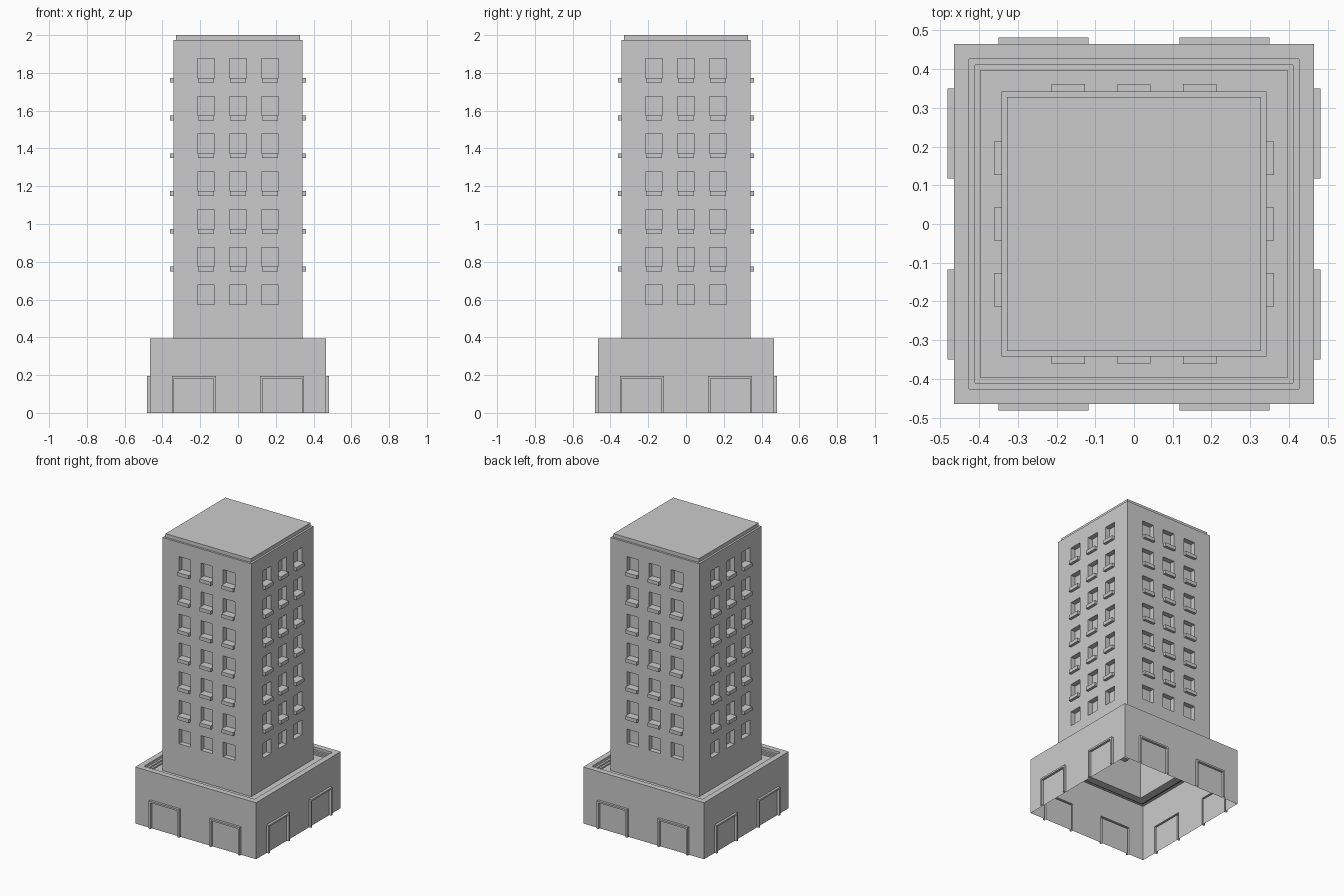
import bpy, bmesh
from math import pi
from mathutils import Matrix

if "Cube" in bpy.data.objects:
    bpy.data.objects.remove(bpy.data.objects["Cube"])


def loft(bm, rings, closed=True, cap=True):
    # Skin successive outlines (counter-clockwise seen from outside), cap the last
    rows = [[bm.verts.new(p) for p in r] for r in rings]
    n = len(rows[0])
    for a, b in zip(rows, rows[1:]):
        for i in range(n if closed else n - 1):
            j = (i + 1) % n
            bm.faces.new((a[i], a[j], b[j], b[i]))
    if cap:
        bm.faces.new(rows[-1])


def rect(x0, x1, z0, z1, y):
    return [(x0, y, z0), (x1, y, z0), (x1, y, z1), (x0, y, z1)]


def square(h, z):
    return [(-h, -h, z), (h, -h, z), (h, h, z), (-h, h, z)]


def wall(bm, xs, zs, y, is_hole):
    # Front wall as a grid of quads, leaving openings
    for i in range(len(xs) - 1):
        for k in range(len(zs) - 1):
            if not is_hole(i, k):
                loft(bm, [rect(xs[i], xs[i + 1], zs[k], zs[k + 1], y)])


def four_sides(bm):
    # Repeat the front geometry around the building
    src = bm.verts[:] + bm.edges[:] + bm.faces[:]
    for q in range(1, 4):
        new = bmesh.ops.duplicate(bm, geom=src)["geom"]
        vs = [v for v in new if isinstance(v, bmesh.types.BMVert)]
        bmesh.ops.rotate(bm, verts=vs, cent=(0, 0, 0),
                         matrix=Matrix.Rotation(q * pi / 2, 3, 'Z'))


def finish(bm, name):
    bmesh.ops.remove_doubles(bm, verts=bm.verts[:], dist=1e-5)
    me = bpy.data.meshes.new(name)
    bm.to_mesh(me)
    bm.free()
    ob = bpy.data.objects.new(name, me)
    bpy.context.collection.objects.link(ob)


BASE, BASE_TOP, FLOOR = 0.465, 0.393, 0.355
TOWER, TOWER_TOP = 0.342, 1.975

# Base walls with framed doorways, open underneath
bm = bmesh.new()
D0, D1, DZ, T = 0.117, 0.35, 0.195, 0.012
wall(bm, [-BASE, -D1, -D0, D0, D1, BASE], [0, DZ, BASE_TOP], -BASE,
     lambda i, k: k == 0 and i in (1, 3))


def arch(x0, x1, z, y):
    return [(x1, y, 0), (x1, y, z), (x0, y, z), (x0, y, 0)]


for x0, x1 in ((-D1, -D0), (D0, D1)):
    loft(bm, [arch(x0, x1, DZ, -BASE),
              arch(x0, x1, DZ, -0.481),
              arch(x0 + T, x1 - T, DZ - T, -0.481),
              arch(x0 + T, x1 - T, DZ - T, -BASE)], closed=False)
four_sides(bm)
finish(bm, "base_walls")

# Parapet rim stepping down to the terrace floor around the tower
bm = bmesh.new()
loft(bm, [square(h, z) for h, z in (
    (BASE, BASE_TOP), (0.426, BASE_TOP), (0.426, 0.375), (0.411, 0.375),
    (0.411, 0.365), (0.397, 0.365), (0.397, FLOOR), (TOWER, FLOOR))], cap=False)
finish(bm, "parapet_terrace")

# Tower walls with recessed windows
bm = bmesh.new()
W, H, DEPTH = 0.045, 0.102, 0.035
cols = [-0.17, 0, 0.17]
rows = [0.574 + 0.2 * r for r in range(7)]
xs = [-TOWER] + [c + s * W for c in cols for s in (-1, 1)] + [TOWER]
zs = [FLOOR] + [z + d for z in rows for d in (0, H)] + [TOWER_TOP]
wall(bm, xs, zs, -TOWER, lambda i, k: i % 2 == 1 and k % 2 == 1)
for c in cols:
    for z in rows:
        loft(bm, [rect(c - W, c + W, z, z + H, y)
                  for y in (-TOWER, -TOWER + DEPTH)])
four_sides(bm)
finish(bm, "tower_walls")

# Window sills on every floor but the lowest
bm = bmesh.new()
for c in cols:
    for z in rows[1:]:
        loft(bm, [rect(c - 0.043, c + 0.043, z - 0.025, z, y)
                  for y in (-TOWER, -0.361)])
four_sides(bm)
finish(bm, "window_sills")

# Stepped flat roof
bm = bmesh.new()
loft(bm, [square(TOWER, TOWER_TOP), square(0.328, TOWER_TOP), square(0.328, 2.0)])
finish(bm, "roof")
